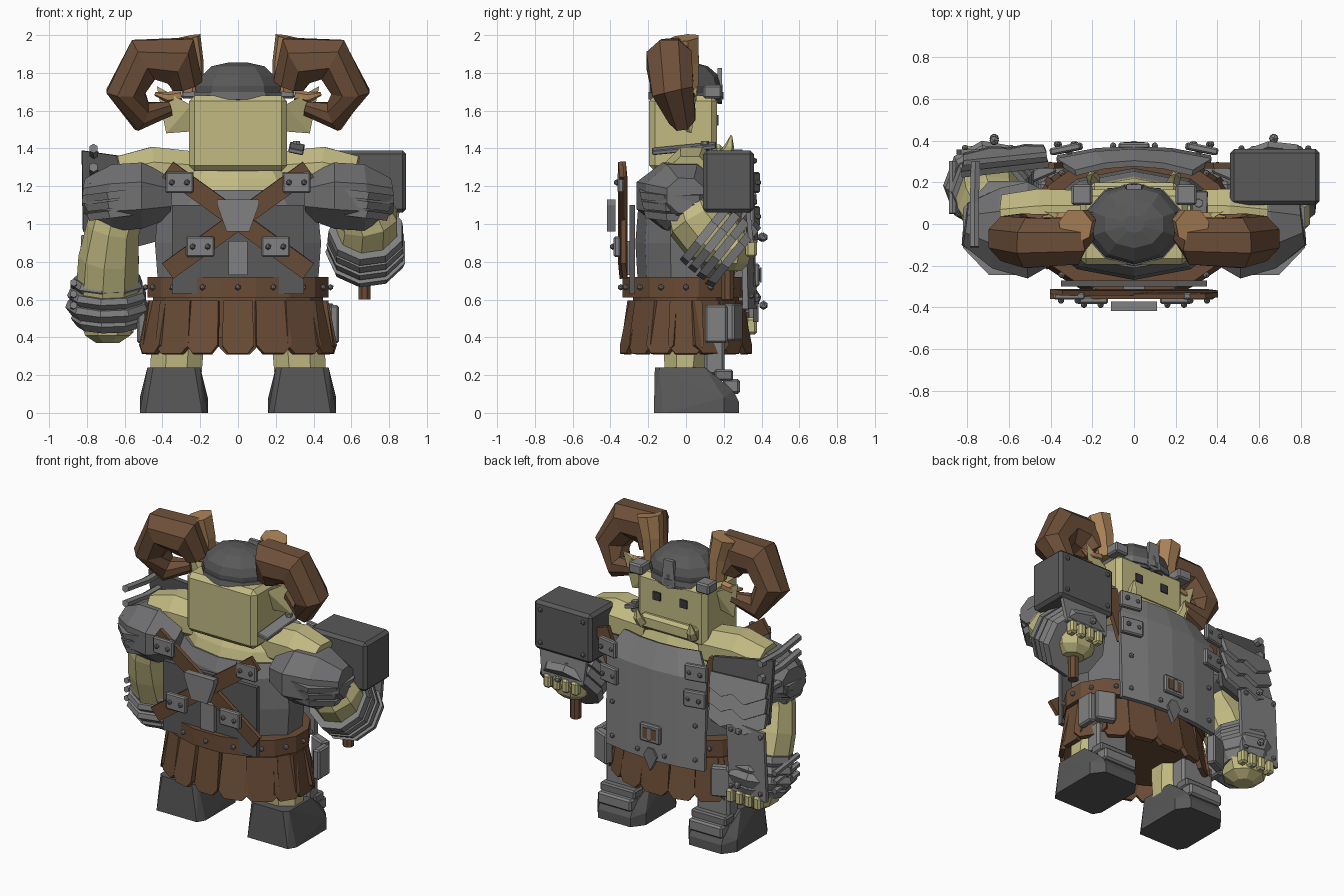
import bpy, bmesh
from math import pi, sin, cos, atan2
from mathutils import Vector, Matrix, Euler

cube = bpy.data.objects.get("Cube")
if cube:
    bpy.data.objects.remove(cube, do_unlink=True)


def mat(name, r, g, b):
    m = bpy.data.materials.new(name)
    m.use_nodes = True
    m.diffuse_color = (r, g, b, 1)
    m.node_tree.nodes["Principled BSDF"].inputs["Base Color"].default_value = (r, g, b, 1)
    return m


SKIN = mat("olive skin", .54, .49, .225)
METAL = mat("steel", .22, .22, .225)
PLATE = mat("worn iron", .165, .165, .17)
DARK = mat("dark iron", .1, .1, .1)
HORN = mat("horn brown", .155, .08, .042)
LEATHER = mat("leather", .145, .073, .037)
TAN = mat("light horn", .4, .22, .095)
BLACK = mat("eye black", .04, .04, .045)


def finish(name, bm, m):
    bmesh.ops.recalc_face_normals(bm, faces=bm.faces)
    me = bpy.data.meshes.new(name)
    bm.to_mesh(me)
    bm.free()
    me.materials.append(m)
    ob = bpy.data.objects.new(name, me)
    bpy.context.collection.objects.link(ob)
    return ob


def box(name, c, size, m, rot=(0, 0, 0), bevel=0):
    bm = bmesh.new()
    mx = Matrix.Translation(c) @ Euler(rot).to_matrix().to_4x4() @ Matrix.Diagonal((*size, 1))
    bmesh.ops.create_cube(bm, size=1, matrix=mx)
    if bevel:
        bmesh.ops.bevel(bm, geom=bm.edges[:], offset=bevel, segments=1, affect='EDGES')
    return finish(name, bm, m)


def hull(name, pts, m):
    bm = bmesh.new()
    for p in pts:
        bm.verts.new(p)
    bmesh.ops.convex_hull(bm, input=bm.verts[:])
    return finish(name, bm, m)


def skin_rings(name, rings, m):
    bm = bmesh.new()
    vs = [[bm.verts.new(p) for p in r] for r in rings]
    n = len(vs[0])
    for a, b in zip(vs, vs[1:]):
        for i in range(n):
            j = (i + 1) % n
            bm.faces.new((a[i], a[j], b[j], b[i]))
    bm.faces.new(vs[0])
    bm.faces.new(vs[-1])
    return finish(name, bm, m)


def loft(name, rings, m, n=8):
    """Horizontal elliptical rings: (x, y, z, half x, half y)."""
    k = 1 / cos(pi / n)
    return skin_rings(name, [[(x + k * a * cos((i + .5) * 2 * pi / n), y + k * b * sin((i + .5) * 2 * pi / n), z)
                              for i in range(n)] for x, y, z, a, b in rings], m)


def tube(name, path, radii, m, n=8, ref=(0, 1, 0)):
    """Rings across a path; a radius may be a pair (along ref, across ref)."""
    P = [Vector(p) for p in path]
    rings = []
    for i, p in enumerate(P):
        t = (P[min(i + 1, len(P) - 1)] - P[max(i - 1, 0)]).normalized()
        u = (Vector(ref) - t * t.dot(Vector(ref))).normalized()
        v = t.cross(u)
        a, b = radii[i] if isinstance(radii[i], tuple) else (radii[i], radii[i])
        rings.append([p + u * a * cos((k + .5) * 2 * pi / n) + v * b * sin((k + .5) * 2 * pi / n) for k in range(n)])
    return skin_rings(name, rings, m)


def prism(name, outline, depth, m, loc, rot=(0, 0, 0)):
    """Plate from an x-z outline, with thickness along y."""
    mx = Matrix.Translation(loc) @ Euler(rot).to_matrix().to_4x4()
    return skin_rings(name, [[mx @ Vector((x, d, z)) for x, z in outline] for d in (-depth / 2, depth / 2)], m)


def rivets(name, pts, m=METAL, r=.017):
    bm = bmesh.new()
    for p in pts:
        bmesh.ops.create_icosphere(bm, subdivisions=1, radius=r, matrix=Matrix.Translation(p))
    return finish(name, bm, m)


def clasp(name, x, y, z, side, turn=0):
    box(name, (x, y, z), (.15, .035, .11), METAL, (0, 0, turn), .008)
    rivets(name + "_rivets", [(x + d, y + side * .022, z) for d in (-.04, .04)], PLATE)


# Torso, neck and head
loft("torso_armor", [(0, 0, .64, .42, .24), (0, 0, .9, .44, .255), (0, 0, 1.1, .42, .24), (0, 0, 1.18, .36, .2)], PLATE, 10)
loft("chest", [(0, 0, 1.1, .36, .22), (0, .02, 1.24, .33, .19), (0, .03, 1.36, .22, .13)], SKIN, 10)
box("head", (0, -.015, 1.48), (.52, .36, .4), SKIN, bevel=.03)
box("jaw", (0, .16, 1.37), (.42, .08, .1), SKIN, bevel=.02)
loft("helmet", [(0, 0, 1.64, .22, .18), (0, 0, 1.73, .225, .185), (0, 0, 1.78, .195, .17),
                (0, 0, 1.835, .14, .11), (0, 0, 1.855, .05, .04)], DARK, 10)
loft("helmet_band", [(0, 0, 1.66, .23, .19), (0, 0, 1.7, .23, .19)], PLATE, 10)
prism("helmet_crest", [(-.05, -.08), (0, -.1), (.05, -.08), (.035, .09), (-.035, .09)], .025, METAL, (0, .178, 1.735))

# Backplate and crossed straps
box("back_plate", (0, -.285, .865), (.7, .03, .47), DARK)
for s in (1, -1):
    box("cross_strap", (0, -.335 - .008 * s, 1.02), (.92, .025, .1), LEATHER, (.08, -s * atan2(.52, .72), 0))
    clasp("upper_back_clasp", s * .31, -.345, 1.22, -1)
    clasp("lower_back_clasp", s * .2, -.365, .88, -1)
prism("back_buckle", [(-.06, -.08), (.06, -.08), (.11, .06), (.11, .09), (-.11, .09), (-.11, .06)],
      .045, METAL, (0, -.395, 1.04))
box("buckle_tail", (0, -.315, .82), (.1, .03, .18), METAL)

# Gently curved chest plate with slotted buckle
bm = bmesh.new()
steps = (-1, -.5, 0, .5, 1)
grid = [[bm.verts.new((f * w, y - .045 * f * f, z)) for f in steps]
        for z, w, y in ((1.31, .28, .29), (1.15, .37, .345), (.55, .365, .36))]
for a, b in zip(grid, grid[1:]):
    for i in range(4):
        bm.faces.new((a[i], a[i + 1], b[i + 1], b[i]))
front = finish("chest_plate", bm, METAL)
thick = front.modifiers.new("thickness", 'SOLIDIFY')
thick.thickness = .03
thick.offset = 0
box("plate_buckle", (0, .375, .73), (.15, .03, .12), METAL, bevel=.008)
box("plate_slot", (0, .39, .73), (.1, .008, .07), LEATHER)
box("slot_pin", (0, .395, .73), (.025, .008, .08), METAL)
prism("plate_point", [(0, -.1), (.05, 0), (.02, .05), (-.02, .05), (-.05, 0)], .03, PLATE, (0, .37, .58))
rivets("plate_rivets", [(s * .31, .345, z) for s in (1, -1) for z in (.62, .85)] + [(s * .1, .375, .6) for s in (1, -1)])

# Belt and flap skirt
loft("belt", [(0, 0, .61, .48, .335), (0, 0, .72, .48, .335)], LEATHER, 16)
rivets("belt_rivets", [(.49 * cos(i * pi / 8), .345 * sin(i * pi / 8), .665) for i in range(16)])
loft("skirt_lining", [(0, 0, .4, .45, .28), (0, 0, .62, .45, .28)], LEATHER, 16)
for i in range(16):
    a = i * 2 * pi / 16 - pi / 2
    normal = atan2(sin(a) / .33, cos(a) / .5)
    w = .085 + .01 * (i % 3)
    prism("skirt_flap", [(-w * .9, .14), (-w, -.1), (-w * .6, -.145), (w * .6, -.145), (w, -.1), (w * .9, .14)],
          .03, LEATHER, (cos(a) * .475, sin(a) * .315, .455), (-.14 - .06 * (i % 2), 0, normal + pi / 2))

for s in (1, -1):
    # Face details
    box("eye", (s * .1, .165, 1.55), (.055, .016, .055), BLACK)
    tube("tusk", [(s * .19, .2, 1.36), (s * .2, .23, 1.41), (s * .2, .24, 1.47)], [.035, .028, .004], SKIN, 5, (1, 0, 0))
    hull("ear", [(s * x, y, z) for x, y, z in ((.25, -.05, 1.63), (.25, .04, 1.62), (.25, 0, 1.49),
                                               (.43, .06, 1.73), (.38, .03, 1.48))], SKIN)
    box("horn_socket", (s * .25, .14, 1.7), (.1, .1, .07), METAL, bevel=.01)

    # Curled horns with pale roots
    tube("horn", [(s * .27, -.04, 1.74), (s * .31, -.085, 1.865), (s * .5, -.09, 1.87), (s * .595, -.07, 1.7),
                  (s * .51, -.02, 1.57), (s * .36, .02, 1.61)],
         [(.09, .09), (.12, .147), (.13, .13), (.12, .11), (.08, .085), (.03, .04)], HORN, 8)
    tube("horn_root", [(s * .24, .01, 1.7), (s * .25, .005, 1.85), (s * .28, -.01, 1.985)], [.06, .07, .085], TAN, 7)
    tube("horn_tip", [(s * .3, .03, 1.68), (s * .37, .03, 1.67), (s * .44, .03, 1.69)], [.03, .03, .01], TAN, 6)

    # Shoulders and pauldrons with stepped lower bands
    tube("shoulder", [(s * .2, .04, 1.26), (s * .45, .03, 1.27), (s * .62, .02, 1.24)], [.13, .15, .13], SKIN, 8)
    tube("pauldron", [(s * .36, -.02, 1.14), (s * .51, -.03, 1.15), (s * .66, -.02, 1.14), (s * .81, 0, 1.15)],
         [(.16, .12), (.25, .19), (.21, .19), (.11, .1)], PLATE, 8)
    for i, z in enumerate((1.04, 1.09, 1.14)):
        tube("pauldron_band", [(s * .6, -.02, z), (s * .605, -.02, z + .04)],
             [(.21 + .012 * i, .205 + .01 * i), (.22 + .012 * i, .215 + .01 * i)], METAL, 8)

    # Strap ends and clasps on the chest plate
    box("chest_strap", (s * .37, .28, 1.14), (.1, .03, .34), LEATHER, (0, s * .35, 0))
    clasp("upper_chest_clasp", s * .33, .36, 1.22, 1, -s * .2)
    clasp("lower_chest_clasp", s * .32, .36, 1.04, 1, -s * .2)

    # Hips, legs and boots
    box("hip_plate", (s * .51, .16, .47), (.05, .12, .2), METAL, bevel=.01)
    box("hip_front_plate", (s * .44, .25, .48), (.13, .06, .2), METAL, (0, 0, -s * .4), .01)
    loft("leg", [(s * .33, -.01, .18, .135, .1), (s * .32, 0, .36, .14, .12), (s * .3, 0, .5, .12, .12)], SKIN, 8)
    hull("boot", [(s * (.34 + d * w), y, z) for d in (1, -1) for w, y, z in
                  ((.15, -.17, 0), (.18, -.12, 0), (.18, .2, 0), (.12, .28, 0), (.18, .2, .08), (.12, .28, .06),
                   (.12, .25, .12), (.14, .1, .24), (.14, -.14, .24), (.11, -.165, .24))], DARK)
    box("shin_guard", (s * .34, .15, .3), (.24, .11, .2), METAL, bevel=.015)
    box("ankle_guard", (s * .34, .2, .2), (.26, .1, .06), PLATE, bevel=.01)
    box("toe_guard", (s * .34, .24, .14), (.25, .09, .08), METAL, bevel=.012)

# Collar guard over the left shoulder
box("collar_plate", (.31, -.01, 1.4), (.08, .34, .025), METAL, (.1, .2, 0), .005)
loft("collar_stud", [(.31, .1, 1.37, .022, .022), (.31, .1, 1.44, .018, .018)], METAL, 6)

# Right arm hanging down, with banded bracer
X = (1, 0, 0)
tube("right_arm", [(-.62, 0, 1.12), (-.66, .02, .97), (-.68, .08, .82), (-.69, .16, .62), (-.69, .2, .48)],
     [.14, .145, .165, .17, .13], SKIN, 9, X)
for i, (z, r) in enumerate(((.68, .18), (.62, .2), (.56, .21), (.5, .18))):
    tube("right_bracer_band", [(-.69, .15 + i * .012, z + .035), (-.69, .16 + i * .012, z), (-.69, .17 + i * .012, z - .045)],
         [r, r + .015, r - .02], METAL, 9, X)
loft("right_hand", [(-.69, .22, .37, .06, .06), (-.69, .22, .41, .12, .12), (-.69, .22, .5, .15, .14), (-.69, .22, .57, .12, .11)], SKIN, 8)
prism("right_forearm_plate", [(-.15, -.24), (.13, -.22), (.15, .25), (-.13, .22)], .025, METAL, (-.7, .345, .72))
rivets("forearm_rivets", [(-.7 + x * .11, .365, .72 + z * .19) for x in (1, -1) for z in (1, -1)])

# Layered plates and pipes on the right shoulder
prism("shoulder_plate", [(-.2, -.2), (.05, -.3), (.2, -.26), (.21, .16), (-.21, .22)], .03, DARK, (-.62, .28, 1.17), (.1, 0, .1))
for i in range(3):
    z = 1.19 - i * .1
    prism("shoulder_slat", [(-.2, .06), (.2, .06), (.19, -.04), (.1, -.08), (.03, -.05), (-.06, -.1), (-.2, -.03)],
          .025, METAL, (-.62, .33 + i * .004, z), (.3, 0, .1))
    tube("shoulder_pipe", [(-.76, .3, z + .18), (-.765, .1, z + .18), (-.765, -.11, z + .21)], [.025] * 3, METAL, 6, X)
    tube("bracer_pipe", [(-.87, .3, .66 - i * .06), (-.87, .05, .69 - i * .06)], [.02] * 2, METAL, 6, X)

# Left arm raised forward, with bracer rings
tube("left_arm", [(.64, .02, 1.13), (.69, .06, 1.02), (.68, .13, .94), (.68, .24, .86)], [.14, .165, .17, .13], SKIN, 9, X)
for i in range(4):
    y, z = .09 + i * .048, .965 - i * .038
    tube("left_bracer_band", [(.68, y, z), (.68, y + .036, z - .029)], [.2 + .006 * i, .205], METAL, 9, X)
loft("left_hand", [(.68, .23, .75, .07, .06), (.68, .23, .79, .12, .1), (.68, .23, .87, .14, .12), (.68, .23, .95, .11, .1)], SKIN, 8)
prism("left_forearm_plate", [(-.16, -.1), (.15, -.1), (.18, .1), (-.18, .12)], .025, METAL, (.68, .335, 1.0), (.1, 0, 0))

# Fingers and front studs
for s, z in ((1, .87), (-1, .46)):
    for i in range(4):
        box("finger", (s * (.58 + i * .068), .345, z), (.052, .06, .09), SKIN, bevel=.012)
rivets("arm_studs", [(.67, .41, .93), (-.67, .41, .57), (-.67, .4, .93)], METAL, .025)

# Hammer
tube("hammer_handle", [(.67, .22, .6), (.67, .22, 1.08)], [.035, .035], LEATHER, 8, X)
box("hammer_head", (.675, .225, 1.225), (.43, .27, .33), DARK, bevel=.02)
rivets("hammer_rivets", [(.675 + x * .16, .362, 1.225 + z * .11) for x in (1, -1) for z in (1, -1)], PLATE)
